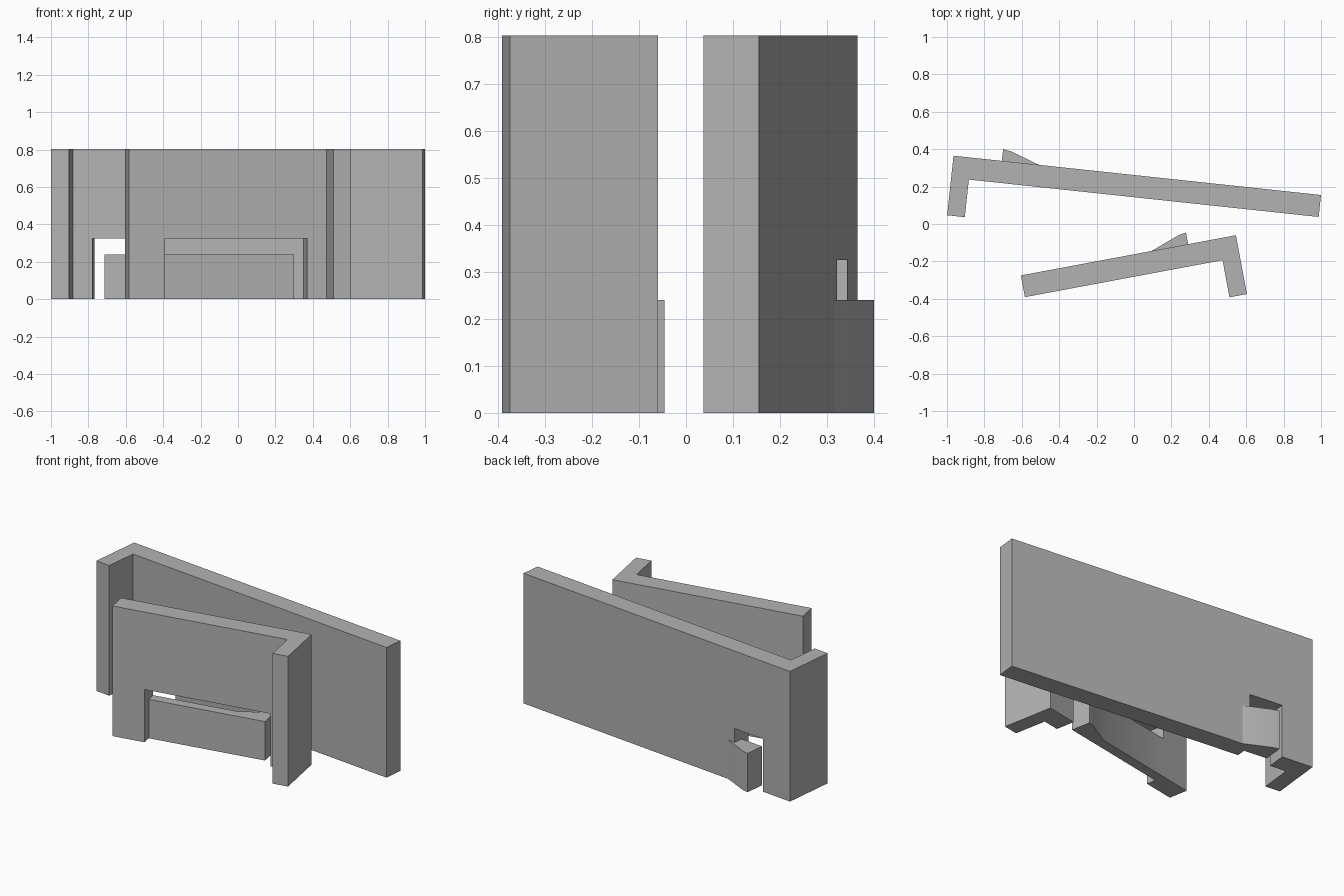
import bpy, bmesh, math
from mathutils import Vector

if "Cube" in bpy.data.objects:
    bpy.data.objects.remove(bpy.data.objects["Cube"])

HEIGHT, THICK = 0.803, 0.118
LEG_LEN, LEG_W = 0.32, 0.095
SLOT_START, SLOT_H, TONGUE_H = 0.20, 0.325, 0.24

grey = bpy.data.materials.new("plain_grey")
grey.diffuse_color = (0.45, 0.45, 0.45, 1)
grey.use_nodes = True
grey.node_tree.nodes["Principled BSDF"].inputs["Base Color"].default_value = grey.diffuse_color


def prism(name, pts, corner, along, z0, z1):
    """Extrude a plan outline given as (distance from corner, distance outward)."""
    e = Vector(along).normalized()
    n = Vector((-e.y, e.x))
    if n.y < 0:
        n = -n
    bm = bmesh.new()
    ring = [Vector(corner) + e * s + n * t for s, t in pts]
    face = bm.faces.new([bm.verts.new((p.x, p.y, z0)) for p in ring])
    top = bmesh.ops.extrude_face_region(bm, geom=[face])["geom"]
    for v in top:
        if isinstance(v, bmesh.types.BMVert):
            v.co.z = z1
    bmesh.ops.recalc_face_normals(bm, faces=bm.faces)
    mesh = bpy.data.meshes.new(name)
    bm.to_mesh(mesh)
    bm.free()
    mesh.materials.append(grey)
    obj = bpy.data.objects.new(name, mesh)
    bpy.context.collection.objects.link(obj)
    return obj


def activate(obj):
    bpy.ops.object.select_all(action='DESELECT')
    obj.select_set(True)
    bpy.context.view_layer.objects.active = obj


def clip_wall(name, corner, along, length, slot_end):
    # L-shaped wall
    wall = prism(name + "_wall", [
        (0, 0), (length, 0), (length, -THICK), (LEG_W, -THICK),
        (LEG_W, -LEG_LEN), (0, -LEG_LEN)], corner, along, 0, HEIGHT)
    # slot open at the bottom edge
    cutter = prism("slot_cutter", [
        (SLOT_START, 0.1), (slot_end, 0.1), (slot_end, -0.2), (SLOT_START, -0.2)],
        corner, along, -0.1, SLOT_H)
    cutter.hide_render = True
    cut = wall.modifiers.new("slot", 'BOOLEAN')
    cut.operation, cut.solver, cut.object = 'DIFFERENCE', 'EXACT', cutter
    activate(wall)
    bpy.ops.object.modifier_apply(modifier=cut.name)
    bpy.data.objects.remove(cutter)
    # springy tongue with a hooked tip, rooted at the far end of the slot
    tongue = prism(name + "_tongue", [
        (0.26, 0.063), (0.30, 0.057), (0.46, 0), (slot_end, 0),
        (slot_end, -0.06), (0.26, -0.06)], corner, along, 0, TONGUE_H)
    activate(tongue)
    bpy.ops.object.shade_smooth_by_angle(angle=math.radians(30))


clip_wall("back", (-0.965, 0.365), (1.965, -0.21), 1.976, 0.41)
clip_wall("front", (0.545, -0.06), (-1.15, -0.215), 1.17, 0.973)
